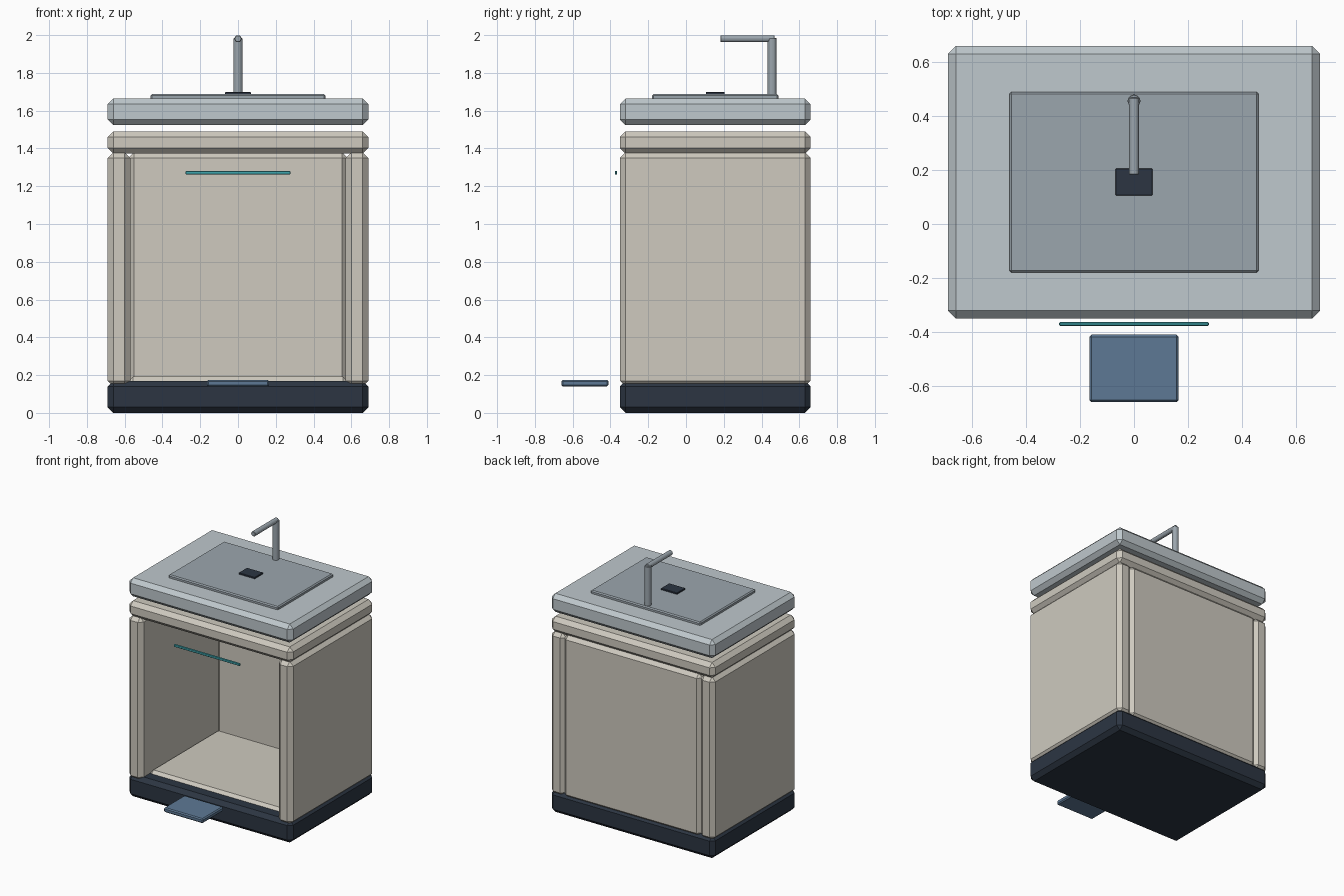
import bpy, bmesh
from mathutils import Matrix

if "Cube" in bpy.data.objects:
    bpy.data.objects.remove(bpy.data.objects["Cube"])


def material(name, rgb):
    m = bpy.data.materials.new(name)
    m.diffuse_color = (*rgb, 1)
    m.use_nodes = True
    m.node_tree.nodes["Principled BSDF"].inputs["Base Color"].default_value = m.diffuse_color
    return m


CREAM = material("cream", (0.62, 0.59, 0.52))
NAVY = material("navy", (0.025, 0.036, 0.055))
STONE = material("stone", (0.52, 0.58, 0.61))
STEEL = material("steel", (0.33, 0.38, 0.42))
BLUE = material("blue", (0.11, 0.19, 0.30))
TEAL = material("teal", (0.05, 0.38, 0.42))


def finish(name, bm, mat, bevel=0):
    me = bpy.data.meshes.new(name)
    bm.to_mesh(me)
    bm.free()
    me.materials.append(mat)
    ob = bpy.data.objects.new(name, me)
    bpy.context.collection.objects.link(ob)
    if bevel:
        mod = ob.modifiers.new("chamfer", "BEVEL")
        mod.width, mod.segments = bevel, 1
        mod.limit_method = "ANGLE"
    return ob


def box(name, x, y, z, mat, bevel):
    """Chamfered box given by its (min, max) range on each axis."""
    bm = bmesh.new()
    bmesh.ops.create_cube(bm, size=1)
    bmesh.ops.scale(bm, vec=[b - a for a, b in (x, y, z)], verts=bm.verts)
    bmesh.ops.translate(bm, vec=[(a + b) / 2 for a, b in (x, y, z)], verts=bm.verts)
    return finish(name, bm, mat, bevel)


def tube(name, radius, length, centre, mat, axis="Z"):
    bm = bmesh.new()
    bmesh.ops.create_cone(bm, cap_ends=True, segments=12, radius1=radius,
                          radius2=radius, depth=length)
    if axis == "Y":
        bm.transform(Matrix.Rotation(1.5707963, 4, "X"))
    bmesh.ops.translate(bm, vec=centre, verts=bm.verts)
    return finish(name, bm, mat, 0.003)


W, DEPTH = (-0.69, 0.69), (-0.35, 0.66)

# Cabinet shell, open at the front
box("plinth", W, DEPTH, (0, 0.17), NAVY, 0.03)
for side, s in (("left", -1), ("right", 1)):
    box(side + "_panel", sorted((s * 0.57, s * 0.69)), DEPTH, (0.14, 1.38), CREAM, 0.03)
box("back_panel", (-0.58, 0.58), (0.56, 0.66), (0.14, 1.38), CREAM, 0.03)
box("cabinet_floor", (-0.58, 0.58), (-0.25, 0.58), (0.11, 0.192), CREAM, 0.025)
box("cabinet_top", W, DEPTH, (1.372, 1.49), CREAM, 0.03)

# Countertop floats above the cabinet, with basin plate and drain
box("countertop", W, DEPTH, (1.523, 1.664), STONE, 0.03)
box("basin_plate", (-0.462, 0.462), (-0.18, 0.49), (1.645, 1.687), STEEL, 0.008)
box("drain", (-0.068, 0.068), (0.105, 0.205), (1.68, 1.698), NAVY, 0.002)

# Faucet
tube("faucet_post", 0.024, 0.305, (0, 0.456, 1.8325), STEEL)
tube("faucet_spout", 0.019, 0.285, (0, 0.3255, 1.981), STEEL, "Y")

# Front handle and foot pedal
box("handle_bar", (-0.277, 0.277), (-0.377, -0.364), (1.262, 1.281), TEAL, 0.003)
box("foot_pedal", (-0.165, 0.165), (-0.66, -0.41), (0.14, 0.175), BLUE, 0.008)
